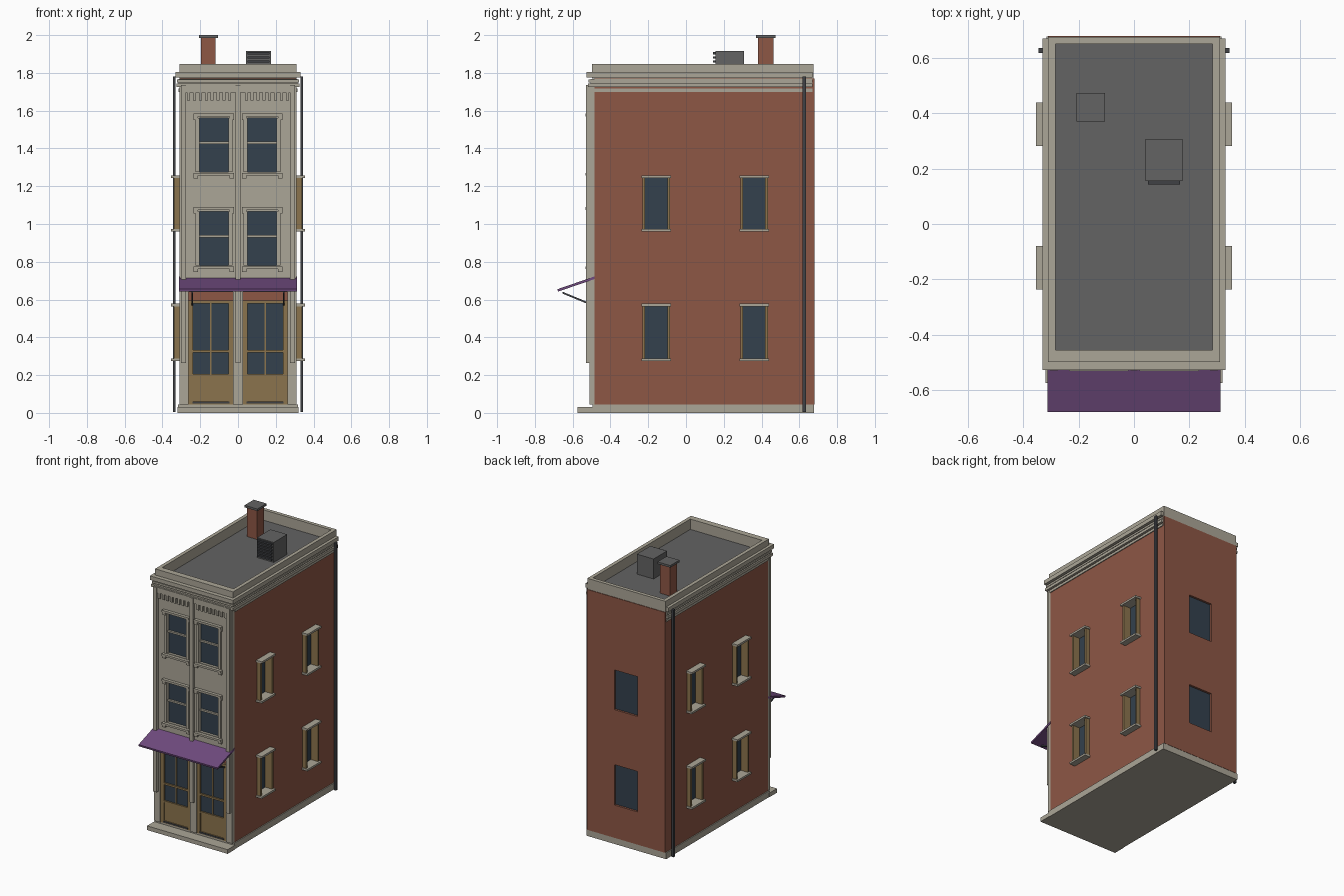
import bpy
import bmesh

old = bpy.data.objects.get("Cube")
if old:
    bpy.data.objects.remove(old, do_unlink=True)


def material(name, red, green, blue):
    mat = bpy.data.materials.new(name)
    mat.use_nodes = True
    colour = (red, green, blue, 1)
    mat.diffuse_color = colour
    mat.node_tree.nodes["Principled BSDF"].inputs["Base Color"].default_value = colour
    return mat


brick = material("brick red", .27, .095, .06)
stone = material("pale stone", .41, .38, .31)
slate = material("roof grey", .125, .125, .125)
purple = material("awning purple", .16, .07, .21)
wood = material("ochre wood", .26, .175, .075)
glass = material("dark glass", .033, .052, .075)
metal = material("dark metal", .05, .053, .06)


def add_object(name, bm, mat):
    bmesh.ops.recalc_face_normals(bm, faces=bm.faces)
    mesh = bpy.data.meshes.new(name)
    bm.to_mesh(mesh)
    bm.free()
    mesh.materials.append(mat)
    obj = bpy.data.objects.new(name, mesh)
    bpy.context.collection.objects.link(obj)
    return obj


def solid(name, mat, boxes):
    """One object from boxes, each given as x, y and z ranges."""
    bm = bmesh.new()
    for ranges in boxes:
        made = bmesh.ops.create_cube(bm, size=1)
        for vert in made["verts"]:
            for axis, (start, end) in enumerate(ranges):
                vert.co[axis] = start + (end - start) * (vert.co[axis] + .5)
    return add_object(name, bm, mat)


def prism(name, mat, profile, left, right):
    """Extrude a profile in the side plane from left to right."""
    bm = bmesh.new()
    face = bm.faces.new([bm.verts.new((left, y, z)) for y, z in profile])
    moved = bmesh.ops.extrude_face_region(bm, geom=[face])["geom"]
    verts = [v for v in moved if isinstance(v, bmesh.types.BMVert)]
    bmesh.ops.translate(bm, verts=verts, vec=(right - left, 0, 0))
    return add_object(name, bm, mat)


def carve(obj, holes):
    """Cut box-shaped openings out of an object."""
    cutter = solid("opening_cutter", brick, holes)
    cutter.hide_render = True
    mod = obj.modifiers.new("openings", "BOOLEAN")
    mod.object = cutter
    mod.solver = "EXACT"
    bpy.context.view_layer.objects.active = obj
    bpy.ops.object.modifier_apply(modifier=mod.name)
    bpy.data.objects.remove(cutter, do_unlink=True)


def mirrored(low, high, side):
    return (low, high) if side > 0 else (-high, -low)


SIDES = (-1, 1)
HALF = .31                  # half width of the house
FRONT, BACK = -.485, .68    # brick wall planes
FACE = -.51                 # stone facade plane
ROOF = 1.77
FLOORS = ((.28, .57), (.965, 1.25))
BAYS = ((-.23, -.085), (.288, .433))

# Brick body with recessed side and back windows
body = solid("brick_body", brick, [((-HALF, HALF), (FRONT, BACK), (.045, ROOF))])
holes, panes, jambs, ledges, back_panes = [], [], [], [], []
for floor in FLOORS:
    low, high = floor
    holes.append(((-.093, .093), (BACK - .02, BACK + .1), floor))
    back_panes.append(((-.093, .093), (BACK - .022, BACK - .015), floor))
    for side in SIDES:
        for bay in BAYS:
            near, far = bay
            holes.append((mirrored(HALF - .03, HALF + .1, side), bay, floor))
            panes.append((mirrored(HALF - .032, HALF - .025, side), bay, floor))
            reveal = mirrored(HALF - .03, HALF + .03, side)
            jambs.append((reveal, (near, near + .014), floor))
            jambs.append((reveal, (far - .014, far), floor))
            ledge = mirrored(HALF - .03, HALF + .045, side)
            span = (near - .006, far + .006)
            ledges.append((ledge, span, (low - .006, low + .008)))
            ledges.append((ledge, span, (high - .006, high + .008)))
carve(body, holes)
solid("side_window_glass", glass, panes)
solid("back_window_glass", glass, back_panes)
solid("side_window_jambs", wood, jambs)
solid("side_window_ledges", stone, ledges)

# Stone base and front step
solid("base", stone, [((-.317, .317), (-.495, .678), (0, .045))])
solid("front_step", stone, [((-.32, .32), (-.575, -.49), (0, .03))])

# Stone facade with upper windows
facade = solid("facade", stone, [((-HALF, HALF), (FACE, FRONT), (.64, 1.735))])
holes, panes, trim = [], [], []
for low, high in ((.78, 1.065), (1.275, 1.56)):
    middle = low + .155
    for side in SIDES:
        opening = mirrored(.05, .205, side)
        left, right = opening
        holes.append((opening, (FACE - .1, FRONT - .004), (low, high)))
        panes.append((opening, (FRONT - .006, FRONT), (low, high)))
        trim.append((opening, (FACE + .005, FRONT), (middle - .006, middle + .006)))
        for edge in (left - .01, right + .01):
            trim.append(((edge - .01, edge + .01), (FACE - .01, FRONT), (low, high)))
            outer = edge + (.008 if edge > right else -.008)
            ear = (outer - .012, outer + .012)
            trim.append((ear, (FACE - .016, FACE), (high - .01, high + .012)))
            trim.append((ear, (FACE - .016, FACE), (low - .035, low - .01)))
        wide = (left - .03, right + .03)
        trim.append((wide, (FACE - .022, FACE), (high + .01, high + .025)))
        trim.append((wide, (FACE - .022, FACE), (low - .018, low - .004)))
carve(facade, holes)
solid("front_window_glass", glass, panes)
solid("front_window_trim", stone, trim)

# Pilasters and their lower backing strips
pilasters = [((-.013, .013), (-.53, FACE), (.265, 1.735)),
             ((-.026, .026), (FACE, FRONT), (.045, .64))]
for side in SIDES:
    pilasters.append((mirrored(.275, .303, side), (-.53, FACE), (.265, 1.735)))
    pilasters.append((mirrored(.262, HALF, side), (FACE, FRONT), (.045, .64)))
solid("pilasters", stone, pilasters)

# Row of teeth under the cornice
teeth = []
for side in SIDES:
    teeth.append((mirrored(.013, .275, side), (-.524, FACE), (1.695, 1.735)))
    for step in range(8):
        x = .036 + step * .031
        teeth.append((mirrored(x, x + .016, side), (-.522, FACE), (1.655, 1.695)))
solid("cornice_teeth", stone, teeth)

# Stepped cornice around the front and sides
layers = ((1.70, 1.718, .006, FRONT), (1.724, 1.744, .016, -.52),
          (1.744, 1.768, .006, -.505), (1.75, 1.764, .012, -.515),
          (1.775, 1.804, .02, -.528))
bands = []
for low, high, out, front in layers:
    for side in SIDES:
        bands.append((mirrored(HALF - .02, HALF + out, side), (front, .67), (low, high)))
    bands.append(((-HALF, HALF), (front, FRONT + .01), (low, high)))
solid("cornice", stone, bands)

# Flat roof and parapet
solid("roof", slate, [((-.29, .29), (-.46, .655), (ROOF - .01, ROOF + .004))])
walls = [((-HALF, HALF), (-.498, -.455), (ROOF, 1.848)),
         ((-HALF, HALF), (.65, .676), (ROOF, 1.848))]
for side in SIDES:
    walls.append((mirrored(.284, HALF, side), (-.455, .65), (ROOF, 1.848)))
solid("parapet", stone, walls)

# Chimney and roof vent
solid("chimney", brick, [((-.195, -.118), (.382, .462), (ROOF, 1.987))])
solid("chimney_cap", slate, [((-.207, -.105), (.37, .474), (1.985, 2))])
solid("roof_vent", slate, [((.042, .175), (.155, .308), (ROOF, 1.917))])
slats = []
for step in range(6):
    z = ROOF + .018 + step * .022
    slats.append(((.05, .167), (.142, .155), (z, z + .012)))
solid("vent_slats", metal, slats)

# Shop doors: frames, panels and glass
frames, panes, panels = [], [], []
for side in SIDES:
    opening = mirrored(.026, .262, side)
    left, right = opening
    centre = (left + right) / 2
    for start in (left, right - .025):
        frames.append(((start, start + .025), (-.502, FRONT), (.045, .595)))
    for low, high in ((.045, .06), (.193, .205), (.32, .333), (.578, .595)):
        frames.append((opening, (-.502, FRONT), (low, high)))
    frames.append(((centre - .004, centre + .004), (-.496, FRONT), (.2, .58)))
    panes.append((opening, (FRONT - .006, FRONT), (.2, .58)))
    panels.append((opening, (-.495, FRONT), (.055, .2)))
solid("door_frames", wood, frames)
solid("door_glass", glass, panes)
solid("door_panels", wood, panels)
solid("door_sills", metal, [(mirrored(.045, .24, side), (-.506, -.5), (.05, .06))
                            for side in SIDES])

# Sloping awning with struts
prism("awning", purple, [(FRONT, .722), (FRONT, .708), (-.678, .642), (-.68, .655)],
      -.313, .313)
for side, label in ((-1, "right"), (1, "left")):
    left, right = mirrored(.239, .247, side)
    prism(label + "_awning_strut", metal,
          [(-.655, .642), (-.655, .632), (FRONT, .562), (FRONT, .572)], left, right)

# Downspouts
solid("downspouts", metal, [(mirrored(.33, .345, side), (.617, .636), (.005, 1.78))
                            for side in SIDES])
